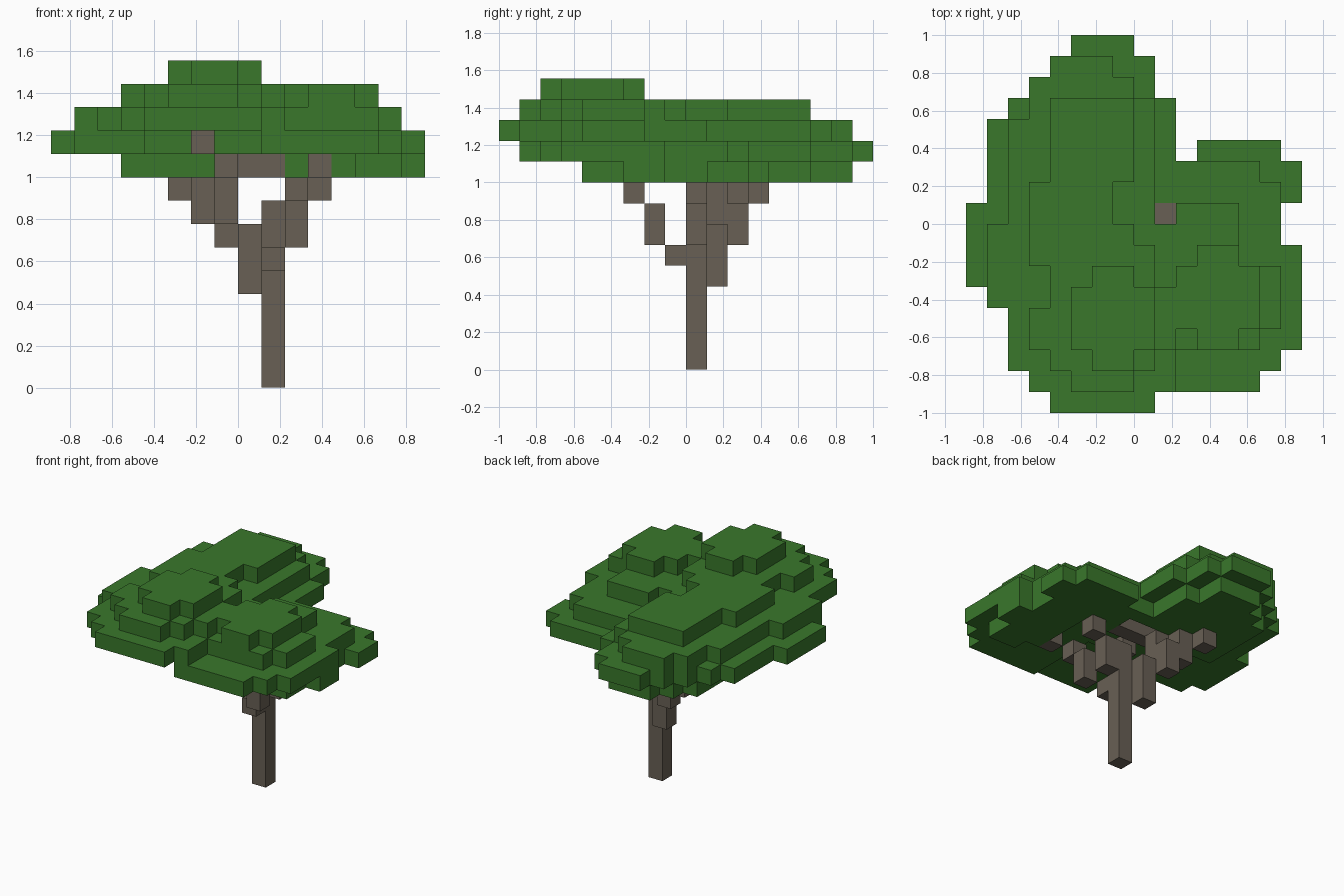
import bpy
import bmesh
from mathutils import Vector

CELL = 1 / 9

cube = bpy.data.objects.get("Cube")
if cube:
    bpy.data.objects.remove(cube, do_unlink=True)


def make_material(name, colour):
    material = bpy.data.materials.new(name)
    material.use_nodes = True
    material.diffuse_color = colour
    material.node_tree.nodes["Principled BSDF"].inputs["Base Color"].default_value = colour
    return material


leaf_green = make_material("leaf green", (0.041, 0.186, 0.024, 1))
bark_brown = make_material("bark brown", (0.14, 0.117, 0.09, 1))


def block_object(name, cells, material):
    """Build the outer skin of a set of unit blocks as one clean mesh."""
    bm = bmesh.new()
    for cell in cells:
        centre = Vector(cell) + Vector((0.5, 0.5, 0.5))
        for axis in range(3):
            for sign in (-1, 1):
                normal = Vector((0, 0, 0))
                normal[axis] = sign
                neighbour = tuple(int(c + n) for c, n in zip(cell, normal))
                if neighbour in cells:
                    continue
                u = Vector((0, 0, 0))
                u[(axis + 1) % 3] = 0.5
                v = normal.cross(u)
                middle = centre + normal / 2
                corners = (middle - u - v, middle + u - v, middle + u + v, middle - u + v)
                bm.faces.new([bm.verts.new(corner * CELL) for corner in corners])
    bmesh.ops.remove_doubles(bm, verts=bm.verts, dist=CELL / 100)
    bmesh.ops.dissolve_limit(bm, angle_limit=0.01, verts=bm.verts, edges=bm.edges)
    mesh = bpy.data.meshes.new(name)
    bm.to_mesh(mesh)
    bm.free()
    mesh.materials.append(material)
    obj = bpy.data.objects.new(name, mesh)
    bpy.context.collection.objects.link(obj)


def column(x, y, low, high):
    return {(x, y, z) for z in range(low, high)}


def layer(z, back, rows):
    """Fill one leaf layer: rows run from back to front, each a list of x spans."""
    cells = set()
    for step, row in enumerate(rows):
        for start, end in zip(row[::2], row[1::2]):
            cells |= {(x, back - step, z) for x in range(start, end)}
    return cells


# Trunk and its branches, each a chain of short columns
wood = {
    "trunk": column(1, 0, 0, 8),
    "back_branch": column(0, 1, 4, 7) | column(-1, 2, 6, 8)
    | column(-2, 2, 7, 9) | column(-3, 3, 8, 9),
    "front_branch": column(1, -1, 5, 6) | column(2, -2, 6, 8)
    | column(2, -3, 8, 9) | column(3, -4, 9, 10),
    "side_branch": column(2, 0, 6, 8) | column(3, 0, 8, 9),
    "middle_branch": column(-1, 1, 7, 9) | column(-1, 0, 9, 10)
    | column(0, 0, 9, 10) | column(1, 0, 9, 11),
    "left_branch": column(-1, -2, 9, 10) | column(-2, -4, 10, 11),
}

# Leaf layers from the lowest rim to the crown
leaves = {
    "rim_leaves": layer(9, 7, [
        (-3, 0), (-4, 0), (-5, 1), (-5, 1), (-5, 1, 3, 7), (-5, 8), (-5, -1, 2, 8),
        (2, 7), (4, 7), (4, 8), (4, 8), (4, 7), (5, 7)]),
    "lower_leaves": layer(10, 8, [
        (-3, 0), (-4, 1), (-5, 1), (-6, 2), (-7, 2), (-7, 2), (-7, 6), (-7, 7),
        (-8, 7), (-8, 7), (-8, 8), (-8, 8), (-7, -4, 1, 8), (1, 8), (1, 8), (1, 7), (1, 6)]),
    "middle_leaves": layer(11, 7, [
        (-4, -1), (-5, 0), (-5, 1), (-6, 1), (-6, 1), (-6, 1), (-6, 1), (-6, 1, 2, 5),
        (-7, 5), (-7, 5), (-7, 7), (-7, 7), (-6, 7), (-6, 6), (-6, 2), (-5, 2), (-4, 1)]),
    "upper_leaves": layer(12, 5, [(-4, 0)] * 4 + [
        (-5, -1), (-5, -1), (-5, 0), (-5, 1, 3, 5), (-4, 1, 2, 6),
        (-4, 6), (-5, 6), (-5, 2, 3, 5), (-4, 1), (-3, 0)]),
    "crown_leaves": layer(13, -3, [(-2, 0)] + [(-3, 1)] * 3 + [(-2, 0)]),
}

all_wood = set().union(*wood.values())
for name, cells in wood.items():
    block_object(name, cells, bark_brown)
for name, cells in leaves.items():
    block_object(name, cells - all_wood, leaf_green)
